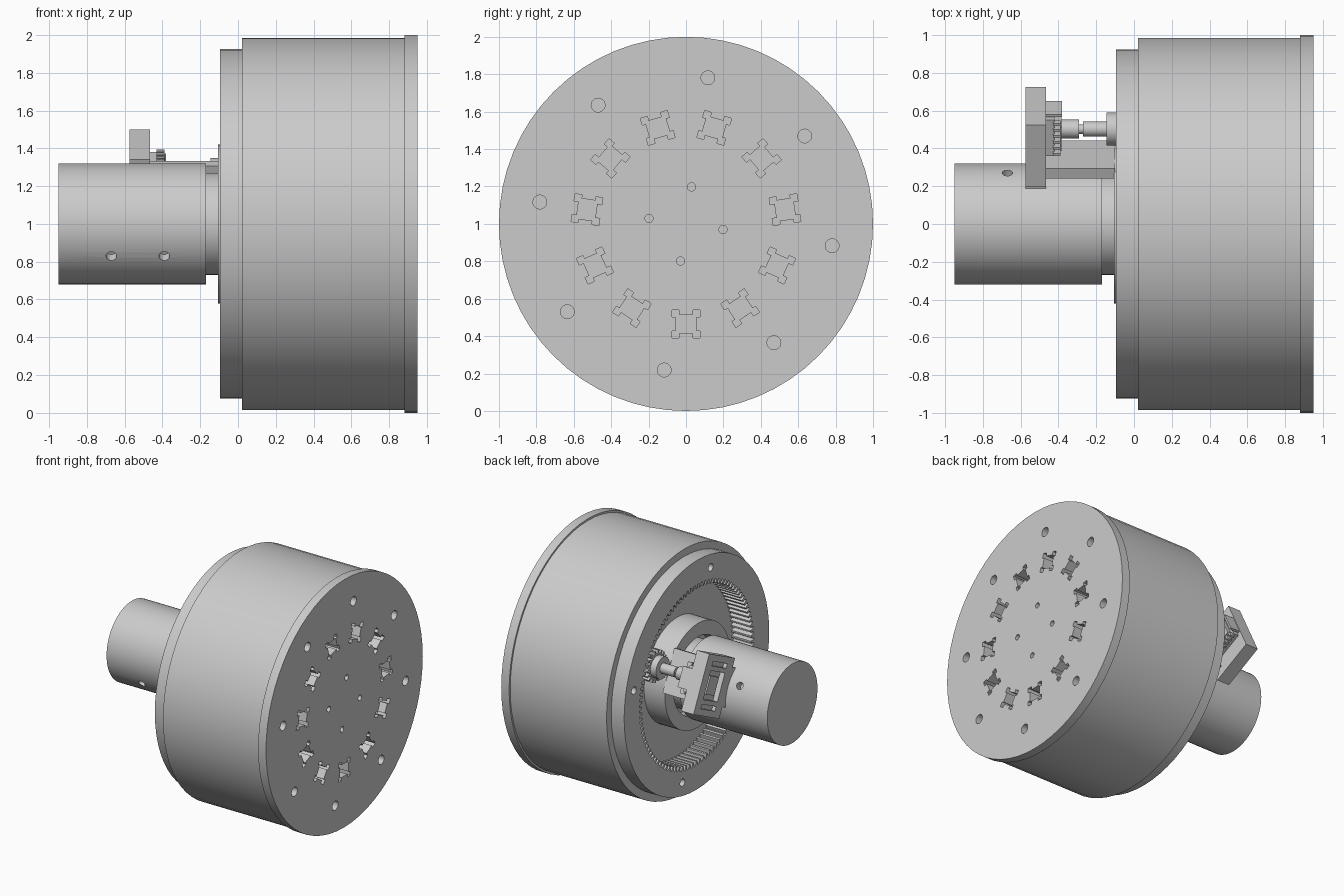
import bpy, bmesh
from math import sin, cos, pi, radians
from mathutils import Matrix

cube = bpy.data.objects.get("Cube")
if cube:
    bpy.data.objects.remove(cube)

grey = bpy.data.materials.new("plain_grey")
grey.use_nodes = True
grey.diffuse_color = (0.6, 0.6, 0.6, 1)
grey.node_tree.nodes["Principled BSDF"].inputs["Base Color"].default_value = (0.6, 0.6, 0.6, 1)

AXIS_Z = 1.0          # height of the main axis, which runs along x
TILT = radians(26)    # direction in which the sensor bracket leans


def finish(name, bm):
    bmesh.ops.recalc_face_normals(bm, faces=bm.faces)
    mesh = bpy.data.meshes.new(name)
    bm.to_mesh(mesh)
    bm.free()
    mesh.materials.append(grey)
    obj = bpy.data.objects.new(name, mesh)
    bpy.context.collection.objects.link(obj)
    return obj


def smooth(obj):
    bpy.ops.object.select_all(action='DESELECT')
    obj.select_set(True)
    bpy.context.view_layer.objects.active = obj
    bpy.ops.object.shade_smooth_by_angle(angle=radians(30))


def turn(points, angle, shift=(0, 0)):
    """Shift a flat outline, then turn it about the main axis."""
    c, s = cos(angle), sin(angle)
    moved = [(a + shift[0], b + shift[1]) for a, b in points]
    return [(a * c - b * s, a * s + b * c) for a, b in moved]


def circle(r, n=48):
    return [(r * cos(2 * pi * i / n), r * sin(2 * pi * i / n)) for i in range(n)]


def rect(a0, a1, b0, b1):
    return [(a0, b0), (a1, b0), (a1, b1), (a0, b1)]


def gear(root, tip, teeth):
    pts = []
    for i in range(teeth):
        for part, r in ((0, root), (0.4, root), (0.55, tip), (0.85, tip)):
            a = 2 * pi * (i + part) / teeth
            pts.append((r * cos(a), r * sin(a)))
    return pts


def add_prism(bm, outline, x0, x1):
    rings = [[bm.verts.new((x, y, z + AXIS_Z)) for y, z in outline] for x in (x0, x1)]
    bm.faces.new(rings[0])
    bm.faces.new(rings[1])
    n = len(outline)
    for i in range(n):
        j = (i + 1) % n
        bm.faces.new((rings[0][i], rings[0][j], rings[1][j], rings[1][i]))


def prisms(name, parts):
    bm = bmesh.new()
    for outline, x0, x1 in parts:
        add_prism(bm, outline, x0, x1)
    return finish(name, bm)


def lathe(name, profile, n=64):
    bm = bmesh.new()
    verts = [bm.verts.new((x, 0, r + AXIS_Z)) for x, r in profile]
    edges = [bm.edges.new(pair) for pair in zip(verts, verts[1:])]
    bmesh.ops.spin(bm, geom=verts + edges, cent=(0, 0, AXIS_Z), axis=(1, 0, 0),
                   angle=2 * pi, steps=n)
    bmesh.ops.remove_doubles(bm, verts=bm.verts, dist=0.0005)
    return finish(name, bm)


def cut(obj, cutter):
    mod = obj.modifiers.new("cut", 'BOOLEAN')
    mod.operation, mod.solver, mod.object = 'DIFFERENCE', 'EXACT', cutter
    bpy.context.view_layer.update()
    done = bpy.data.meshes.new_from_object(
        obj.evaluated_get(bpy.context.evaluated_depsgraph_get()))
    obj.modifiers.clear()
    obj.data = done
    bpy.data.objects.remove(cutter)


# Wheel: face disc, drum, rear step, gear recess and central boss
wheel = lathe("wheel_drum", [
    (0.95, 0), (0.95, 1), (0.88, 1), (0.88, 0.985), (0.02, 0.985), (0.02, 0.925),
    (-0.095, 0.925), (-0.095, 0.73), (0.08, 0.73), (0.08, 0.42), (-0.105, 0.42),
    (-0.105, 0.31), (0, 0.31), (0, 0)])

# Keyed pockets and bolt holes in the wheel
corner = [(0.05, 0.037), (0.075, 0.037), (0.075, 0.075), (0.037, 0.075), (0.037, 0.055)]
half = corner + [(-a, b) for a, b in reversed(corner)]
key = half + [(-a, -b) for a, b in half]
holes = [(turn(key, -pi / 2 + 2 * pi * k / 11, (0.535, 0)), 0.8, 1) for k in range(11)]
holes += [(turn(circle(0.037, 20), radians(36.5 + 45 * k), (0.79, 0)), 0.8, 1) for k in range(8)]
holes += [(turn(circle(0.022, 16), radians(81.5 + 90 * k), (0.2, 0)), 0.85, 1) for k in range(4)]
holes += [(turn(circle(0.03, 16), radians(12.7 + 90 * k), (0.82, 0)), -0.2, -0.02) for k in range(4)]
cut(wheel, prisms("hole_cutter", holes))
smooth(wheel)

# Internal gear teeth around the recess
tooth = [(0.735, -0.016), (0.735, 0.016), (0.695, 0.007), (0.695, -0.007)]
prisms("ring_gear_teeth", [(turn(tooth, 2 * pi * k / 100), -0.095, 0.08) for k in range(100)])

# Motor with drilled side holes, and its collar
motor = prisms("motor_body", [(circle(0.32, 64), -0.95, -0.17)])
bm = bmesh.new()
for x in (-0.67, -0.39):
    for side in (1, -1):
        place = (Matrix.Translation((x, side * 0.27, AXIS_Z + side * 0.17))
                 @ Matrix.Rotation(radians(-58), 4, 'X'))
        bmesh.ops.create_cone(bm, cap_ends=True, segments=20, radius1=0.028,
                              radius2=0.028, depth=0.12, matrix=place)
cut(motor, finish("side_hole_cutter", bm))
smooth(motor)
smooth(prisms("motor_collar", [(circle(0.27), -0.17, 0.01)]))


def tilted(a0, a1, b0, b1):
    return turn(rect(a0, a1, b0, b1), TILT)


# Bracket housing with a recessed back, foot and support plate
housing = prisms("bracket_housing", [(tilted(0.325, 0.69, -0.24, 0.22), -0.575, -0.465)])
cut(housing, prisms("housing_cutter", [
    (tilted(0.41, 0.61, -0.12, 0.10), -0.6, -0.535),
    (tilted(0.41, 0.61, -0.19, -0.155), -0.6, -0.545),
    (tilted(0.41, 0.61, 0.135, 0.17), -0.6, -0.545)]))
prisms("housing_insert", [(tilted(0.45, 0.57, -0.08, 0.06), -0.56, -0.53)])
prisms("bracket_foot", [(tilted(0.28, 0.33, -0.15, 0.15), -0.575, -0.465)])
prisms("support_plate", [(tilted(0.35, 0.41, -0.17, 0.17), -0.47, -0.10)])

# Sensor body with ribs and a thin pin card
prisms("sensor_body", [(tilted(0.45, 0.66, -0.10, 0.10), -0.47, -0.42),
                       (tilted(0.47, 0.64, -0.08, 0.08), -0.42, -0.385)])
prisms("sensor_ribs", [(tilted(0.46 + 0.035 * k, 0.475 + 0.035 * k, side - 0.02, side + 0.02),
                        -0.43, -0.39) for k in range(6) for side in (-0.1, 0.1)])
prisms("sensor_card", [(tilted(0.67, 0.685, -0.08, 0.08), -0.47, -0.38)])


# Sensor shaft, coupling, hub and pinion
def on_shaft(outline):
    return turn(outline, TILT, (0.566, 0.015))


shaft = prisms("sensor_shaft", [
    (on_shaft(circle(0.05, 32)), -0.39, -0.29),
    (on_shaft(circle(0.025, 32)), -0.295, -0.265),
    (on_shaft(circle(0.04, 32)), -0.27, -0.14),
    (on_shaft(circle(0.087, 32)), -0.145, -0.09)])
smooth(shaft)
prisms("pinion_gear", [(on_shaft(gear(0.1, 0.126, 18)), -0.093, 0.04)])
